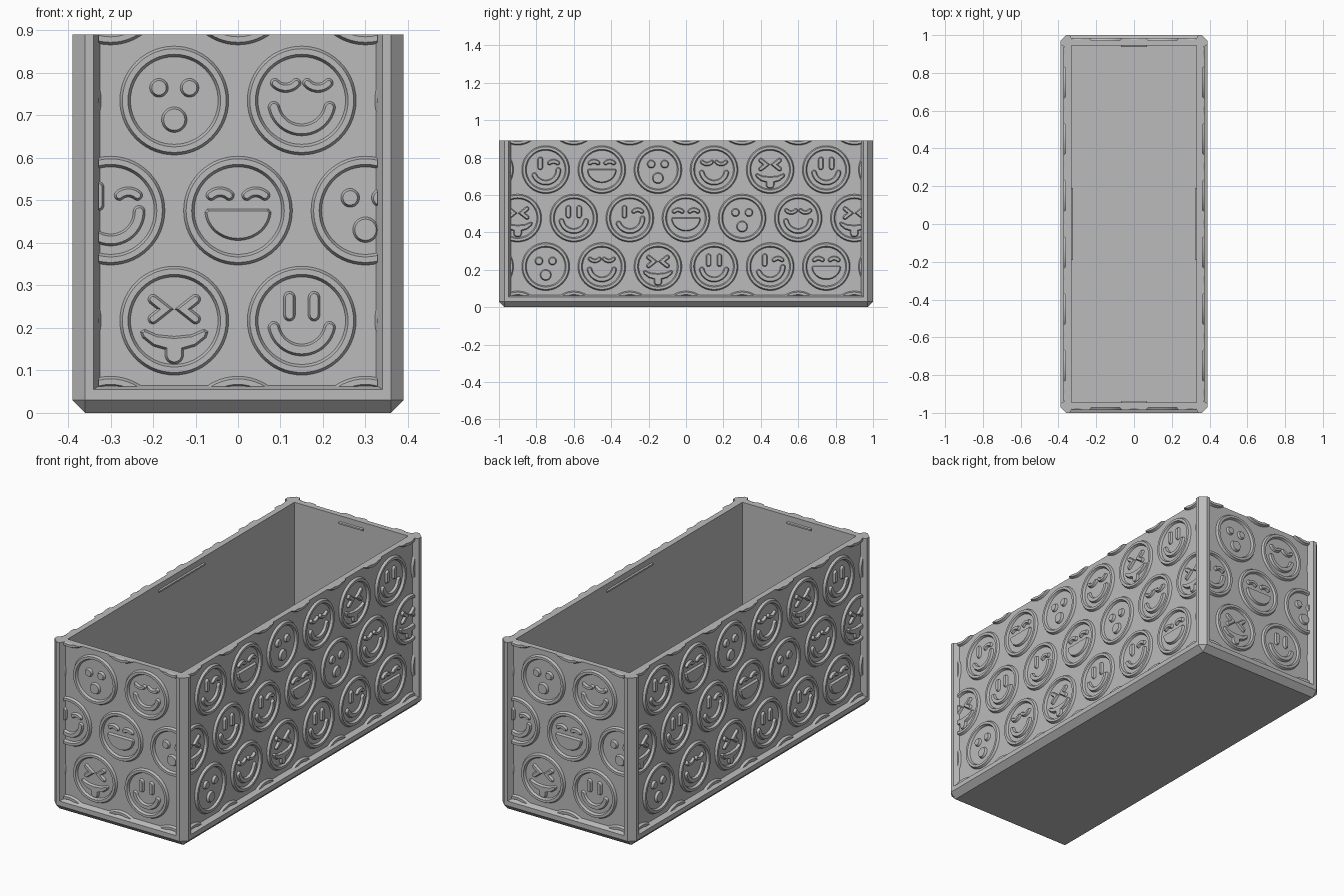
import bpy, bmesh
from math import sin, cos, radians, pi
from mathutils import Vector, Matrix

if "Cube" in bpy.data.objects:
    bpy.data.objects.remove(bpy.data.objects["Cube"], do_unlink=True)

HX, HY, TOP = 0.39, 1.0, 0.89      # outer half sizes and height
CHAMFER, DEPTH, RELIEF = 0.03, 0.028, 0.012

grey = bpy.data.materials.new("plain grey")
grey.use_nodes = True
grey.diffuse_color = (0.5, 0.5, 0.5, 1)
grey.node_tree.nodes["Principled BSDF"].inputs["Base Color"].default_value = (0.5, 0.5, 0.5, 1)


def make_object(name, bm):
    bmesh.ops.recalc_face_normals(bm, faces=bm.faces[:])
    mesh = bpy.data.meshes.new(name)
    bm.to_mesh(mesh)
    bm.free()
    mesh.materials.append(grey)
    obj = bpy.data.objects.new(name, mesh)
    bpy.context.collection.objects.link(obj)
    return obj


def box(bm, lo, hi):
    lo, hi = Vector(lo), Vector(hi)
    size = hi - lo
    mat = Matrix.Translation((lo + hi) / 2) @ Matrix.Diagonal((*size, 1))
    return bmesh.ops.create_cube(bm, size=1, matrix=mat)["verts"]


def cut(target, cutter):
    mod = target.modifiers.new("cut", "BOOLEAN")
    mod.operation, mod.solver, mod.object = "DIFFERENCE", "EXACT", cutter
    bpy.context.view_layer.objects.active = target
    bpy.ops.object.modifier_apply(modifier=mod.name)
    bpy.data.objects.remove(cutter, do_unlink=True)


# Open box: chamfered block, hollowed out
bm = bmesh.new()
box(bm, (-HX, -HY, 0), (HX, HY, TOP))
rim = [e for e in bm.edges if all(v.co.z > TOP / 2 for v in e.verts)]
bmesh.ops.bevel(bm, geom=[e for e in bm.edges if e not in rim], offset=CHAMFER,
                segments=1, affect="EDGES")
body = make_object("box_body", bm)
bm = bmesh.new()
box(bm, (-0.332, -0.944, 0.055), (0.332, 0.944, TOP + 0.2))
cut(body, make_object("cavity_cutter", bm))

# Sunken panels with sloped borders, open at the top
SIDES = [("front", 0, HY, HX), ("left", 90, HX, HY), ("back", 180, HY, HX), ("right", 270, HX, HY)]
for name, angle, dist, half in SIDES:
    bm = bmesh.new()
    for v in box(bm, (-1, -dist - DEPTH, 0), (1, -dist + DEPTH, TOP + 0.2)):
        out = v.co.y < -dist
        v.co.x *= half - (0.035 if out else 0.065)
        if v.co.z < 0.1:
            v.co.z = 0.045 if out else 0.065
    bm.transform(Matrix.Rotation(radians(angle), 4, "Z"))
    cut(body, make_object(name + "_panel_cutter", bm))


# Outline helpers, in panel coordinates (across, up)
def arc(cx, cz, r, a0, a1, n=20):
    angles = [radians(a0 + (a1 - a0) * i / n) for i in range(n + 1)]
    return [Vector((cx + r * cos(a), cz + r * sin(a))) for a in angles]


def disc(cx, cz, r):
    return arc(cx, cz, r, 0, 360, 28)[:-1]


def stroke(path, w):
    """Outline of a thick line with round ends."""
    path = [Vector(p) for p in path]
    dirs = [(b - a).normalized() for a, b in zip(path, path[1:])]
    left, right = [], []
    for i, p in enumerate(path):
        d0, d1 = dirs[max(i - 1, 0)], dirs[min(i, len(dirs) - 1)]
        t = (d0 + d1).normalized()
        n = Vector((-t.y, t.x)) * (w / t.dot(d1))
        left.append(p + n)
        right.append(p - n)

    def cap(p, d):
        n = Vector((-d.y, d.x))
        return [p + w * (n * cos(k * pi / 8) + d * sin(k * pi / 8)) for k in range(1, 8)]
    return left + cap(path[-1], dirs[-1]) + right[::-1] + cap(path[0], -dirs[0])


def mirrored(outline):
    return [Vector((-p[0], p[1])) for p in outline]


def turned(outline, degrees):
    return [Matrix.Rotation(radians(degrees), 2) @ p for p in outline]


# Face features
smile_mouth = stroke(arc(0, -0.002, 0.067, -168, -12), 0.014)
tall_eye = stroke([(-0.029, 0.013), (-0.029, 0.055)], 0.014)
arch_eye = stroke(arc(0.042, 0.012, 0.032, 132, 48, 10), 0.012)
droop_eye = stroke(arc(0.038, 0.064, 0.034, 222, 318, 10), 0.011)
chevron_eye = stroke([(0.05, 0.05), (0.021, 0.027), (0.05, 0.004)], 0.012)
grin_mouth = [Vector((0.072, 0.004)), Vector((-0.072, 0.004))] + [
    Vector((p.x, p.y * 0.9)) for p in arc(0, 0, 0.078, 183, 357, 24)]
tongue_half = [Vector(p) for p in ((0.04, -0.033), (0.07, -0.02), (0.08, -0.026), (0.075, -0.04),
                                   (0.05, -0.06), (0.022, -0.068))] + arc(0, -0.08, 0.022, 0, -80, 6)
tongue_mouth = [Vector((0, -0.037))] + tongue_half + mirrored(tongue_half)[::-1]

FACES = [
    [tall_eye, arch_eye, turned(smile_mouth, 12)],
    [arch_eye, mirrored(arch_eye), grin_mouth],
    [disc(-0.036, 0.03, 0.022), disc(0.036, 0.03, 0.022), disc(0, -0.045, 0.03)],
    [droop_eye, mirrored(droop_eye), smile_mouth],
    [chevron_eye, mirrored(chevron_eye), tongue_mouth],
    [tall_eye, mirrored(tall_eye), smile_mouth],
]


def raised_plate(bm, outline, u, z):
    """Solid raised shape with a sloped edge."""
    base, top = ([bm.verts.new((u + p[0], y, z + p[1])) for p in outline] for y in (0.004, 0))
    n = len(outline)
    bm.faces.new(base)
    for i in range(n):
        bm.faces.new((base[i], base[(i + 1) % n], top[(i + 1) % n], top[i]))
    face = bm.faces.new(top)
    face.normal_update()
    bmesh.ops.inset_region(bm, faces=[face], thickness=0.005, use_even_offset=True, use_boundary=True)
    for v in face.verts:
        v.co.y = -RELIEF


def raised_ring(bm, u, z, n=56):
    profile = [(0.128, 0.004), (0.128, 0), (0.122, -RELIEF), (0.109, -RELIEF), (0.103, 0), (0.103, 0.004)]
    loops = [[bm.verts.new((u + r * cos(2 * pi * i / n), y, z + r * sin(2 * pi * i / n)))
              for i in range(n)] for r, y in profile]
    for a, b in zip(loops, loops[1:] + loops[:1]):
        for i in range(n):
            j = (i + 1) % n
            bm.faces.new((a[i], a[j], b[j], b[i]))


def clip(bm, point, normal):
    bmesh.ops.bisect_plane(bm, geom=bm.verts[:] + bm.edges[:] + bm.faces[:], dist=1e-6,
                           plane_co=point, plane_no=normal, clear_outer=True)
    bmesh.ops.holes_fill(bm, edges=[e for e in bm.edges if e.is_boundary], sides=0)


# Staggered rows of round faces, trimmed to each panel
for name, angle, dist, half in SIDES:
    bm = bmesh.new()
    limit = half - 0.062
    for row in range(5):
        z = -0.042 + 0.259 * row
        for k in range(-4, 5):
            u = 0.3 * k + (0.15 if row % 2 else 0)
            if abs(u) - 0.128 > limit:
                continue
            raised_ring(bm, u, z)
            if row in (1, 2, 3):
                first = {1: 5, 2: 1, 3: 3}[row]
                for outline in FACES[(k + first) % 6]:
                    if abs(u) - 0.08 < limit:
                        raised_plate(bm, outline, u, z)
    clip(bm, (limit, 0, 0), (1, 0, 0))
    clip(bm, (-limit, 0, 0), (-1, 0, 0))
    clip(bm, (0, 0, 0.062), (0, 0, -1))
    clip(bm, (0, 0, TOP), (0, 0, 1))
    bm.transform(Matrix.Rotation(radians(angle), 4, "Z") @ Matrix.Translation((0, DEPTH - dist, 0)))
    make_object(name + "_round_faces", bm)

# Small catch ridges inside the rim
for name, angle, dist, half in SIDES:
    length, wall = (0.07, 0.944) if half == HX else (0.19, 0.332)
    bm = bmesh.new()
    for v in box(bm, (-length, -wall - 0.004, 0.845), (length, -wall + 0.008, 0.861)):
        if v.co.y > -wall:
            v.co.z += 0.004 if v.co.z < 0.853 else -0.004
    bm.transform(Matrix.Rotation(radians(angle), 4, "Z"))
    make_object(name + "_catch_ridge", bm)
